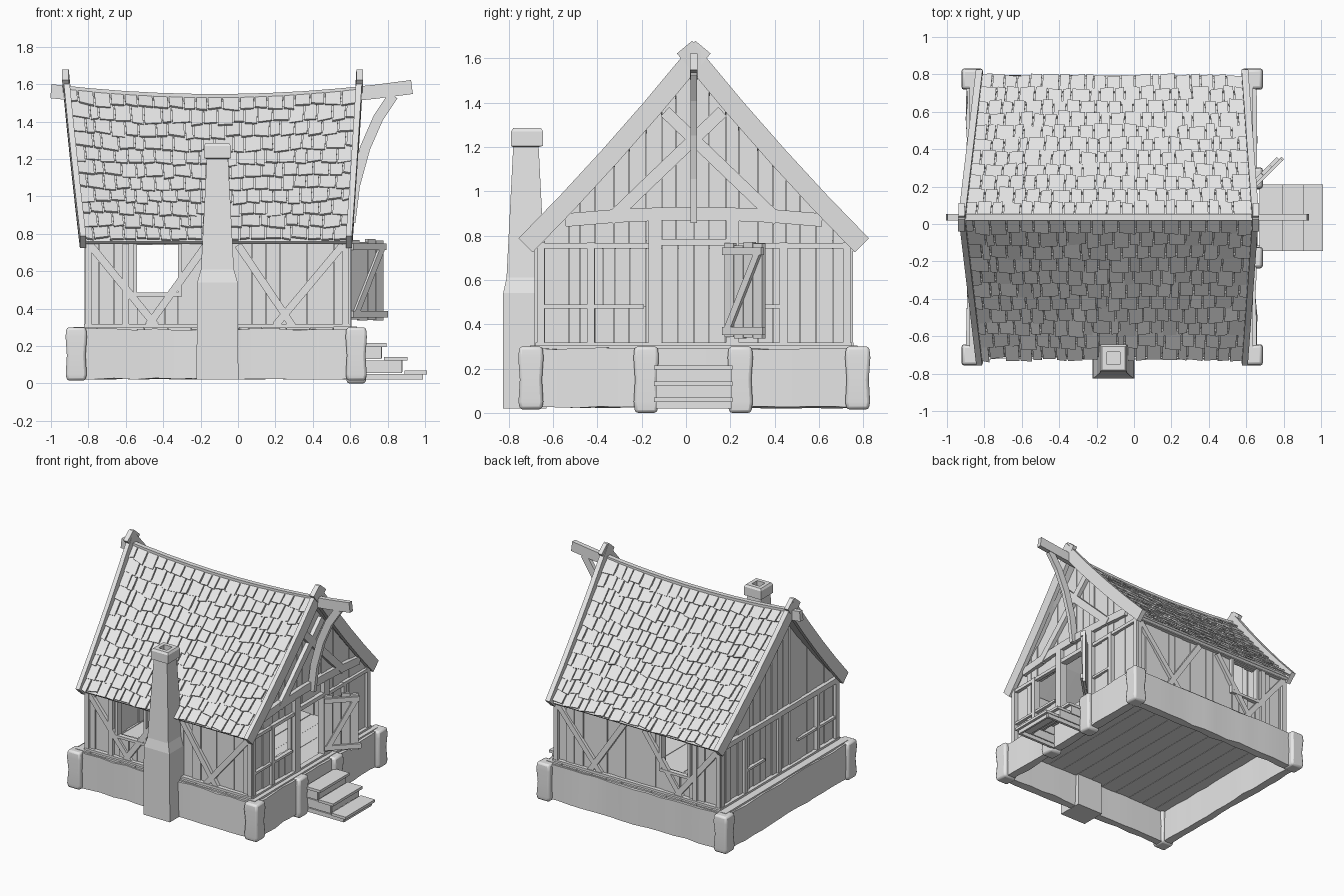
import bpy, bmesh, math, random
from mathutils import Vector as V

random.seed(4)
if "Cube" in bpy.data.objects:
    bpy.data.objects.remove(bpy.data.objects["Cube"])

grey = bpy.data.materials.new("plain grey")
grey.use_nodes = True
grey.diffuse_color = (0.8, 0.8, 0.8, 1)
grey.node_tree.nodes["Principled BSDF"].inputs["Base Color"].default_value = (0.8, 0.8, 0.8, 1)

C = 0.035            # y of the ridge line
FLOOR = 0.305
jit = lambda a: random.uniform(-a, a)


# --- helpers ---
def loft(bm, rings):
    """Closed solid through a list of equal-length rings."""
    vs = [[bm.verts.new(p) for p in r] for r in rings]
    n = len(vs[0])
    for a, b in zip(vs, vs[1:]):
        for i in range(n):
            j = (i + 1) % n
            bm.faces.new((a[i], a[j], b[j], b[i]))
    bm.faces.new(vs[0][::-1])
    bm.faces.new(vs[-1])


def rect(x0, x1, y0, y1, z):
    return [(x0, y0, z), (x1, y0, z), (x1, y1, z), (x0, y1, z)]


def box(bm, x0, x1, y0, y1, z0, z1):
    loft(bm, [rect(x0, x1, y0, y1, z0), rect(x0, x1, y0, y1, z1)])


def beam(bm, pts, normal, width, thick):
    """Rectangular timber along a path lying across the given normal."""
    pts, n = [V(p) for p in pts], V(normal).normalized()
    rings = []
    for i, p in enumerate(pts):
        t = pts[min(i + 1, len(pts) - 1)] - pts[max(i - 1, 0)]
        w = n.cross(t).normalized() * width / 2
        h = n * thick / 2
        rings.append([p - w - h, p + w - h, p + w + h, p - w + h])
    loft(bm, rings)


def finish(name, bm, bevel=0, smooth=False):
    bmesh.ops.recalc_face_normals(bm, faces=bm.faces[:])
    me = bpy.data.meshes.new(name)
    bm.to_mesh(me)
    bm.free()
    me.materials.append(grey)
    ob = bpy.data.objects.new(name, me)
    bpy.context.scene.collection.objects.link(ob)
    if bevel:
        m = ob.modifiers.new("soft edges", "BEVEL")
        m.width, m.segments = bevel, 2
    if smooth:
        bpy.ops.object.select_all(action="DESELECT")
        ob.select_set(True)
        bpy.context.view_layer.objects.active = ob
        bpy.ops.object.shade_smooth_by_angle(angle=math.radians(40))
    return ob


def slope_z(t):
    return 0.76 + 0.81 * t * (0.9 + 0.1 * t)


def roof_x(u, t):
    left, right = -0.82 - 0.09 * t, 0.585 + 0.055 * t
    return left + (right - left) * (u + 1) / 2


def roof(u, t, side, lift=0):
    """Point on the sagging roof: u along the ridge, t up the slope."""
    z = slope_z(t) - 0.045 * t * (1 - u * u)
    return (roof_x(u, t), C + side * (0.745 * (1 - t) + 0.73 * lift), z + 0.68 * lift)


# --- stone foundation ---
bm = bmesh.new()
for y in (-0.69, 0.76):
    loft(bm, [[(x, y + a * 0.03 + jit(0.006), z + jit(0.005)) for a, z in
               ((-1, 0.025), (1, 0.025), (1, 0.29), (-1, 0.29))]
              for x in [-0.88 + 0.109 * i for i in range(15)]])
for x in (-0.865, 0.625):
    loft(bm, [[(x + a * 0.03 + jit(0.006), y, z + jit(0.005)) for a, z in
               ((-1, 0.025), (1, 0.025), (1, 0.29), (-1, 0.29))]
              for y in [-0.7 + 0.105 * i for i in range(15)]])
finish("foundation_walls", bm, 0, True)

bm = bmesh.new()
posts = [(x, y) for x in (-0.865, 0.632) for y in (-0.7, 0.775)] + [(0.632, -0.18), (0.632, 0.245)]
for x, y in posts:
    low = 0 if x > 0 and abs(y) < 0.5 else 0.015
    loft(bm, [rect(x - w, x + w, y - w, y + w, z) for z, w in
              ((low, 0.05), (0.05, 0.056), (0.15, 0.05), (0.25, 0.057), (0.3, 0.052))])
finish("foundation_posts", bm, 0.014, True)

# --- floor ---
bm = bmesh.new()
for i in range(12):
    x = -0.88 + i * 0.1265
    box(bm, x, x + 0.124, -0.705, 0.775, 0.272, FLOOR - 0.004 + jit(0.003))
finish("floor_planks", bm)


# --- plank walls ---
def plank_wall(name, axis, d, out, s0, s1, height, openings):
    bm = bmesh.new()
    marks = sorted({s0, s1, C if axis else 0.0} | {e for o in openings for e in o[:2]})
    for a, b in zip(marks, marks[1:]):
        n = max(1, round((b - a) / 0.07))
        cuts = [a] + [a + (b - a) * (i + jit(0.15)) / n for i in range(1, n)] + [b]
        for p, q in zip(cuts, cuts[1:]):
            mid, off = (p + q) / 2, jit(0.006)
            parts = [(FLOOR - 0.01, None)]
            for o in openings:
                if o[0] < mid < o[1]:
                    parts = [(FLOOR - 0.01, o[2]), (o[3], None)]
            for lo, hi in parts:
                if hi is not None and hi <= lo:
                    continue
                rings = [[], []]
                for s, e in ((p + 0.001, -0.03), (q - 0.001, -0.03), (q - 0.001, 0), (p + 0.001, 0)):
                    depth = d + out * (e + off)
                    top = height(s) if hi is None else hi
                    for ring, z in zip(rings, (lo, top)):
                        ring.append((depth, s, z) if axis else (s, depth, z))
                loft(bm, rings)
    finish(name, bm)


gable = lambda y: slope_z(1 - abs(y - C) / 0.745) - 0.03
eave = lambda x: 0.775
window = (-0.54, -0.32, 0.48, 0.74)
plank_wall("front_wall", 0, -0.66, -1, -0.8, 0.58, eave, [window])
plank_wall("back_wall", 0, 0.73, 1, -0.8, 0.58, eave, [window])
plank_wall("left_gable_wall", 1, 0.575, 1, -0.66, 0.73, gable,
           [(-0.41, -0.18, 0.48, 0.75), (-0.11, 0.18, 0.0, 0.76)])
plank_wall("right_gable_wall", 1, -0.795, -1, -0.66, 0.73, gable, [])

# --- timbers on the long walls ---
for name, y in (("front_timbers", -0.667), ("back_timbers", 0.737)):
    bm = bmesh.new()
    N = (0, 1, 0)
    for x in (-0.8, -0.6, 0.575):
        beam(bm, [(x, y, 0.3), (x, y, 0.77)], N, 0.035, 0.035)
    for x in (-0.55, -0.31):
        beam(bm, [(x, y, 0.47), (x, y, 0.76)], N, 0.02, 0.03)
    beam(bm, [(-0.56, y, 0.475), (-0.3, y, 0.475)], N, 0.02, 0.035)
    for z in (0.305, 0.76):
        beam(bm, [(-0.82, y, z), (0.595, y, z)], N, 0.025, 0.04)
    for xa, xb in ((-0.79, -0.44), (-0.17, -0.48), (0.0, 0.29), (0.56, 0.2)):
        beam(bm, [(xa, y, 0.74), (xb, y, 0.31)], N, 0.04, 0.03)
    finish(name, bm)

# --- timbers on both gables ---
N = (1, 0, 0)
for name, x in (("left_gable_timbers", 0.583), ("right_gable_timbers", -0.803)):
    bm = bmesh.new()
    for y in (-0.655, -0.43, 0.44, 0.725):
        beam(bm, [(x, y, 0.3), (x, y, 0.77)], N, 0.035, 0.035)
    beam(bm, [(x, -0.68, 0.305), (x, 0.75, 0.305)], N, 0.025, 0.04)
    for ya, yb in ((-0.66, -0.14), (0.21, 0.73)):
        beam(bm, [(x, ya, 0.755), (x, yb, 0.755)], N, 0.025, 0.03)
        beam(bm, [(x, ya, 0.48), (x, ya + 0.47 * (ya < 0) + 0.23 * (ya > 0), 0.48)], N, 0.018, 0.03)
    if x > 0:
        for y in (-0.14, 0.21):
            beam(bm, [(x, y, 0.3), (x, y, 0.87)], N, 0.06, 0.045)
        beam(bm, [(x, -0.14, 0.77), (x, 0.21, 0.77)], N, 0.03, 0.04)
        for s in (-1, 1):
            beam(bm, [(x + 0.008, C + s * 0.38, 0.87), (x + 0.008, C - s * 0.13, 1.36)], N, 0.055, 0.03)
        beam(bm, [(x, C + s, 0.87 + 0.03 * (1 - (s / 0.58) ** 2)) for s in
                  (-0.58, -0.35, -0.12, 0.12, 0.35, 0.58)], N, 0.06, 0.04)
    else:
        beam(bm, [(x, -0.68, 0.76), (x, 0.75, 0.76)], N, 0.04, 0.04)
        beam(bm, [(x, C, 0.3), (x, C, 0.75)], N, 0.035, 0.03)
    finish(name, bm)

# --- open door ---
bm = bmesh.new()
hinge, along, face = V((0.6, 0.18, 0)), V((1, 1, 0)).normalized(), V((1, -1, 0)).normalized()
door = lambda s, z, f=0: hinge + along * s + face * f + V((0, 0, z))
for i in range(4):
    s = 0.03 + i * 0.061
    beam(bm, [door(s, 0.34 + jit(0.008)), door(s, 0.765 + jit(0.01))], face, 0.058, 0.02)
for a, b in (((0, 0.37), (0.26, 0.37)), ((0, 0.73), (0.25, 0.73)), ((0.03, 0.38), (0.22, 0.72))):
    beam(bm, [door(*a, 0.016), door(*b, 0.016)], face, 0.035, 0.018)
finish("door", bm)

# --- steps ---
bm = bmesh.new()
for i in range(3):
    x, z = 0.67 + i * 0.11, 0.215 - i * 0.073
    box(bm, x, x + 0.125 - 0.015 * (i == 2) + 0.01 * (i == 2), -0.145, 0.21, z - 0.02, z)
    box(bm, x + 0.085, x + 0.1, -0.125, 0.19, max(z - 0.08, 0.02), z - 0.02)
    for y in (-0.135, 0.185):
        box(bm, 0.655, x + 0.098, y, y + 0.02, max(z - 0.085, 0.02), z - 0.018)
steps = finish("steps", bm)

# --- chimney with hollow cap ---
bm = bmesh.new()
loft(bm, [rect(-0.11 - w, -0.11 + w, y0, y1, z) for z, w, y0, y1 in (
    (0.02, 0.112, -0.825, -0.63), (0.54, 0.108, -0.825, -0.63), (0.61, 0.088, -0.81, -0.635),
    (1.2, 0.057, -0.78, -0.665), (1.205, 0.072, -0.79, -0.645), (1.27, 0.072, -0.79, -0.645),
    (1.285, 0.062, -0.78, -0.655), (1.285, 0.034, -0.75, -0.685), (1.2, 0.034, -0.75, -0.685))])
finish("chimney", bm)

# --- roof deck under the shingles ---
bm = bmesh.new()
ts = [0, 0.33, 0.67, 1]
path = [(t, -1) for t in ts] + [(t, 1) for t in ts[-2::-1]]
loft(bm, [[roof(u / 5, t, s) for t, s in path] +
          [roof(u / 5, t, 0 if t == 1 else s, -0.02) for t, s in path[::-1]] for u in range(-5, 6)])
finish("roof_deck", bm)

# --- shingles ---
bm = bmesh.new()
ROWS, COLS = 11, 20
for side in (-1, 1):
    for row in range(ROWS):
        cuts = [-1] + [-1 + 2 * (i + (row % 2) * 0.4 - 0.2 + jit(0.22)) / COLS for i in range(1, COLS)] + [1]
        for a, b in zip(cuts, cuts[1:]):
            t0 = max(row / ROWS + jit(0.012), -0.005)
            t1 = min((row + 1.2) / ROWS, 1)
            up, skew = 0.014 + jit(0.005), jit(0.007)
            spots = ((a + 0.005, t0 + skew, up), (b - 0.005, t0 - skew, up),
                     (b - 0.005, t1, 0.002), (a + 0.005, t1, 0.002))
            loft(bm, [[roof(u, t, side, l + h) for u, t, l in spots] for h in (0, 0.012)])
finish("roof_shingles", bm)

# --- bargeboards crossing above the ridge ---
bm = bmesh.new()
for u in (-1, 1):
    for side in (-1, 1):
        pts = [(roof_x(u, t) + u * 0.008, C + side * 0.755 * (1 - t), slope_z(t) + 0.03 * t)
               for t in (-0.005, 0.25, 0.5, 0.75, 1.055)]
        beam(bm, pts, N, 0.09, 0.034 + side * 0.002)
finish("bargeboards", bm)

# --- ridge beam and its curved brace ---
bm = bmesh.new()
N = (0, 1, 0)
beam(bm, [(x, C, 1.51 + 0.055 * ((x + 0.12) / 0.9) ** 2) for x in
          [-1 + 0.193 * i for i in range(11)]], N, 0.075, 0.035)
beam(bm, [(0.6, C, 0.86), (0.625, C, 1.06), (0.68, C, 1.26), (0.75, C, 1.42), (0.83, C, 1.54)], N, 0.055, 0.03)
finish("ridge_beam", bm)
